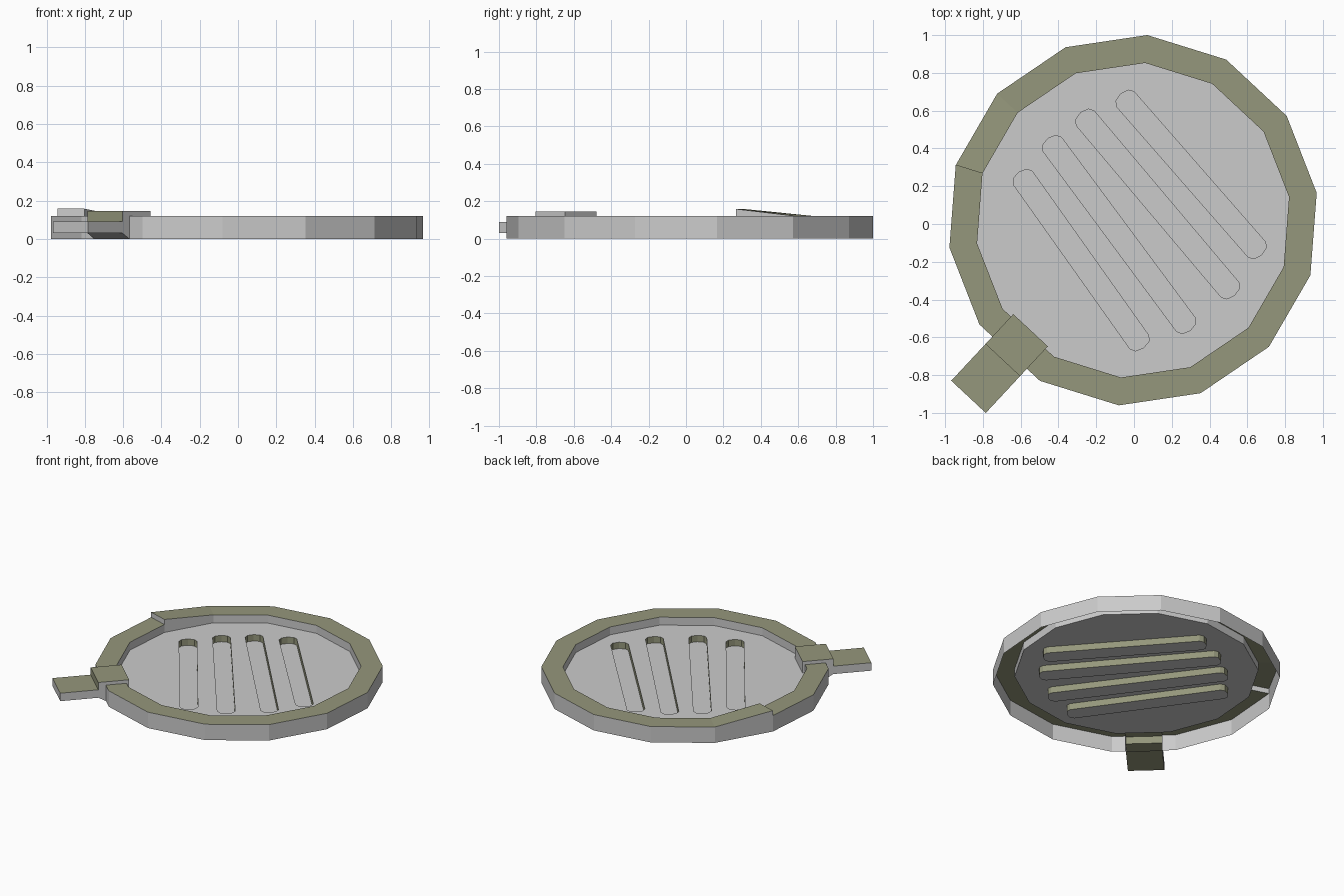
import bpy, bmesh, math
from mathutils import Vector

if "Cube" in bpy.data.objects:
    bpy.data.objects.remove(bpy.data.objects["Cube"])

N, C = 14, Vector((-0.005, 0.02, 0))
A0, STEP = math.radians(85.6), 2 * math.pi / 14
R_OUT, R_IN = 0.983, 0.835
H, PANEL_Z, FLOOR_Z, HW = 0.12, 0.06, 0.012, 0.125

olive = bpy.data.materials.new("olive")
olive.diffuse_color = (0.30, 0.31, 0.20, 1)
olive.use_nodes = True
olive.node_tree.nodes["Principled BSDF"].inputs["Base Color"].default_value = olive.diffuse_color
grey = bpy.data.materials.new("grey")
grey.diffuse_color = (0.8, 0.8, 0.8, 1)
grey.use_nodes = True
grey.node_tree.nodes["Principled BSDF"].inputs["Base Color"].default_value = grey.diffuse_color


def face(bm, pts, mat=0):
    f = bm.faces.new([bm.verts.new(p) for p in pts])
    f.material_index = mat
    return f


def finish(bm, name):
    bmesh.ops.remove_doubles(bm, verts=bm.verts[:], dist=1e-4)
    me = bpy.data.meshes.new(name)
    bm.to_mesh(me)
    bm.free()
    me.materials.append(grey)
    me.materials.append(olive)
    ob = bpy.data.objects.new(name, me)
    bpy.context.collection.objects.link(ob)


def ring(r, i, z=0.0):
    a = A0 + i * STEP
    return C + Vector((r * math.cos(a), r * math.sin(a), z))


# frame of the latch: outward u, sideways v
UA = A0 + 5.5 * STEP
U = Vector((math.cos(UA), math.sin(UA), 0))
V = Vector((math.sin(UA), -math.cos(UA), 0))
APO = math.cos(STEP / 2)
W_OUT, W_IN = R_OUT * APO, R_IN * APO


def P(r, s, z):
    return C + U * r + V * s + Vector((0, 0, z))


def up(p, z):
    return Vector((p.x, p.y, z))


# rim: outer wall, top band, inner wall; one segment ramps up to a step
bm = bmesh.new()


def segment(o0, o1, i0, i1, z0=H, z1=H):
    face(bm, [up(o0, 0), up(o1, 0), up(o1, z1), up(o0, z0)])
    face(bm, [up(o0, z0), up(o1, z1), up(i1, z1), up(i0, z0)], 1)
    face(bm, [up(i0, z0), up(i1, z1), up(i1, PANEL_Z), up(i0, PANEL_Z)])


for i in range(N):
    o0, o1, i0, i1 = ring(R_OUT, i), ring(R_OUT, i + 1), ring(R_IN, i), ring(R_IN, i + 1)
    if i == 5:   # gap for the latch
        segment(o0, P(W_OUT, HW, 0), i0, P(W_IN, HW, 0))
        segment(P(W_OUT, -HW, 0), o1, P(W_IN, -HW, 0), i1)
    else:
        segment(o0, o1, i0, i1, H, 0.158 if i == 2 else H)
face(bm, [ring(R_OUT, 3, H), ring(R_IN, 3, H), ring(R_IN, 3, 0.158), ring(R_OUT, 3, 0.158)])
finish(bm, "rim")

# panel with four sunken slots: (start, end) of each centre line
slots = [((-0.045, 0.66), (0.65, -0.135)), ((-0.258, 0.56), (0.508, -0.348)),
         ((-0.433, 0.422), (0.275, -0.533)), ((-0.588, 0.243), (0.028, -0.625))]


def outline(a, b, w=0.061, bulge=0.038, n=4):
    a, b = Vector((*a, PANEL_Z)), Vector((*b, PANEL_Z))
    d = (b - a).normalized()
    s = Vector((-d.y, d.x, 0))
    pts = []
    for c, sg in ((b, 1), (a, -1)):
        for k in range(n + 1):
            t = -math.pi / 2 + math.pi * k / n
            # shallow rounded end
            pts.append(c + s * sg * w * math.sin(t) + d * sg * bulge * math.cos(t))
    return pts


bm = bmesh.new()
loops = [[ring(R_IN, i, PANEL_Z) for i in range(N)]] + [outline(*s) for s in slots]
edges = []
for pts in loops:
    vs = [bm.verts.new(p) for p in pts]
    edges += [bm.edges.new((vs[k - 1], vs[k])) for k in range(len(vs))]
bmesh.ops.triangle_fill(bm, edges=edges, use_beauty=True, normal=(0, 0, 1))
for f in bm.faces:
    f.normal_update()
    if f.normal.z < 0:
        f.normal_flip()
for pts in loops[1:]:
    low = [up(p, FLOOR_Z) for p in pts]
    face(bm, low)
    for k in range(len(pts)):
        face(bm, [pts[k - 1], pts[k], low[k], low[k - 1]], 1)
finish(bm, "slotted_panel")

# latch: hollow raised block over the rim, with a sloped underside
bm = bmesh.new()
R0, R1, R2, TOP = 0.796, 1.012, 1.278, 0.145
face(bm, [P(R0, HW, TOP), P(R1, HW, TOP), P(R1, -HW, TOP), P(R0, -HW, TOP)], 1)
face(bm, [P(R1, HW, 0.09), P(R1, -HW, 0.09), P(R1, -HW, TOP), P(R1, HW, TOP)], 1)
face(bm, [P(R0, -HW, PANEL_Z), P(R0, HW, PANEL_Z), P(R0, HW, TOP), P(R0, -HW, TOP)])
face(bm, [P(W_OUT, HW, 0), P(W_OUT, -HW, 0), P(R1, -HW, 0.03), P(R1, HW, 0.03)])
side = [(R0, PANEL_Z), (R0, TOP), (R1, TOP), (R1, 0.03), (W_OUT, 0),
        (W_OUT, H), (W_IN, H), (W_IN, PANEL_Z)]
for s in (HW, -HW):
    pts = [P(r, s, z) for r, z in side]
    f = face(bm, pts)
    f.normal_update()
    if f.normal.dot(V) * s < 0:
        f.normal_flip()
finish(bm, "latch_block")

# pull tab: flat plate sticking out from the block
bm = bmesh.new()
for z in (0.03, 0.09):
    f = face(bm, [P(R1, HW, z), P(R2, HW, z), P(R2, -HW, z), P(R1, -HW, z)], 1)
    f.normal_update()
    if f.normal.z * (z - 0.06) < 0:
        f.normal_flip()
rim_pts = [(R1, HW), (R2, HW), (R2, -HW), (R1, -HW)]
for (ra, sa), (rb, sb) in zip(rim_pts, rim_pts[1:]):
    f = face(bm, [P(ra, sa, 0.03), P(rb, sb, 0.03), P(rb, sb, 0.09), P(ra, sa, 0.09)])
    f.normal_update()
    if f.normal.dot(f.calc_center_median() - P(1.15, 0, 0.06)) < 0:
        f.normal_flip()
finish(bm, "pull_tab")
